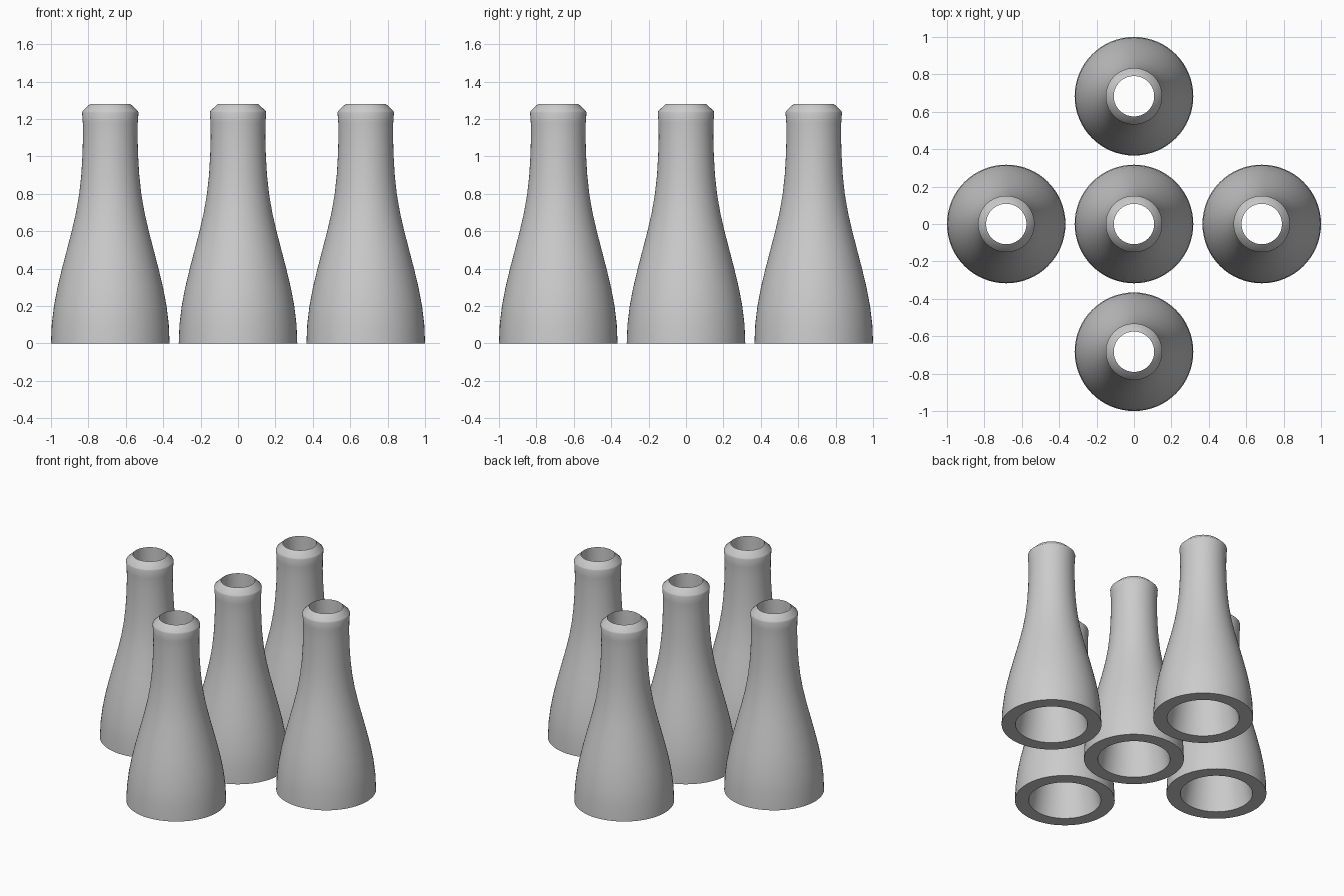
import bpy
import bmesh
import math

if "Cube" in bpy.data.objects:
    bpy.data.objects.remove(bpy.data.objects["Cube"])

SEGMENTS = 64
SPACING = 0.683

grey = bpy.data.materials.new("plain grey")
grey.diffuse_color = (0.6, 0.6, 0.6, 1)
grey.use_nodes = True
grey.node_tree.nodes["Principled BSDF"].inputs["Base Color"].default_value = grey.diffuse_color

# (radius, height): outer wall from base to lip, then the bore back down
OUTER = [(0.317, 0), (0.313, 0.1), (0.301, 0.2), (0.282, 0.3), (0.258, 0.4),
         (0.232, 0.5), (0.206, 0.6), (0.183, 0.7), (0.166, 0.8), (0.155, 0.9),
         (0.149, 1.0), (0.146, 1.1), (0.147, 1.18), (0.151, 1.235)]
LIP = [(0.148, 1.243), (0.108, 1.28)]
BORE = [(0.108, 0.95), (0.112, 0.8), (0.124, 0.65), (0.145, 0.5),
        (0.171, 0.33), (0.203, 0.15), (0.229, 0)]


def bottle_mesh():
    """Revolve the closed wall section around z."""
    bm = bmesh.new()
    profile = OUTER + LIP + BORE
    rings = []
    for r, z in profile:
        rings.append([bm.verts.new((r * math.cos(2 * math.pi * i / SEGMENTS),
                                    r * math.sin(2 * math.pi * i / SEGMENTS), z))
                      for i in range(SEGMENTS)])
    for a, b in zip(rings, rings[1:] + rings[:1]):
        for i in range(SEGMENTS):
            j = (i + 1) % SEGMENTS
            bm.faces.new((a[i], a[j], b[j], b[i]))
    bmesh.ops.recalc_face_normals(bm, faces=bm.faces)
    mesh = bpy.data.meshes.new("tapered_nozzle")
    bm.to_mesh(mesh)
    bm.free()
    mesh.materials.append(grey)
    return mesh


# Five identical hollow nozzles in a cross
mesh = bottle_mesh()
places = {"centre": (0, 0), "left": (-1, 0), "right": (1, 0),
          "front": (0, -1), "back": (0, 1)}
for side, (x, y) in places.items():
    nozzle = bpy.data.objects.new(side + "_nozzle", mesh)
    nozzle.location = (x * SPACING, y * SPACING, 0)
    bpy.context.collection.objects.link(nozzle)

# Smooth walls, crisp base and lip edges
nozzle.select_set(True)
bpy.context.view_layer.objects.active = nozzle
bpy.ops.object.shade_smooth_by_angle(angle=math.radians(30))
